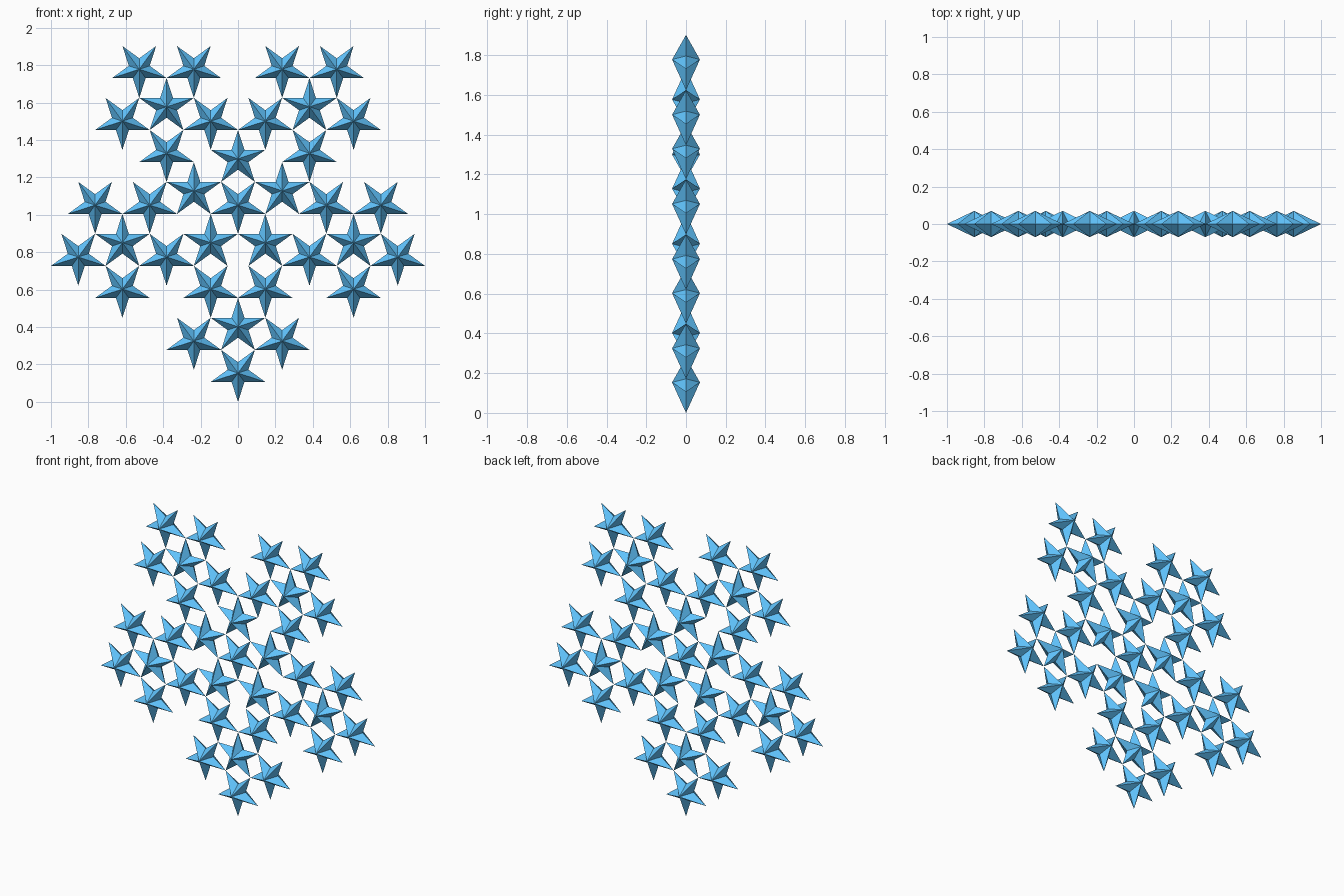
import bpy
from math import sin, cos, pi

if "Cube" in bpy.data.objects:
    bpy.data.objects.remove(bpy.data.objects["Cube"])

PHI = (1 + 5 ** 0.5) / 2
R = 1 / (PHI ** 4 * cos(pi / 10))   # tip radius of one star
DEPTH = 0.07                        # half thickness at the star centre
CENTRE_Z = PHI ** 4 * R

mat = bpy.data.materials.new("blue")
mat.diffuse_color = (0.12, 0.56, 1.0, 1)
mat.use_nodes = True
mat.node_tree.nodes["Principled BSDF"].inputs["Base Color"].default_value = mat.diffuse_color


def star_mesh(name, turn):
    # ten-point rim in the xz plane with a peak in front and behind
    verts = []
    for i in range(10):
        r = R if i % 2 == 0 else R / PHI ** 2
        a = turn + i * pi / 5
        verts.append((r * cos(a), 0, r * sin(a)))
    verts += [(0, -DEPTH, 0), (0, DEPTH, 0)]
    faces = []
    for i in range(10):
        j = (i + 1) % 10
        faces += [(i, j, 10), (j, i, 11)]
    mesh = bpy.data.meshes.new(name)
    mesh.from_pydata(verts, [], faces)
    mesh.materials.append(mat)
    return mesh


meshes = {1: star_mesh("upright_star", pi / 2), -1: star_mesh("inverted_star", -pi / 2)}


def flake(level, x, z, up, name):
    # five copies around an upside-down copy, repeated per level
    if level == 0:
        ob = bpy.data.objects.new(name, meshes[up])
        ob.location = (x, 0, z)
        bpy.context.collection.objects.link(ob)
        return
    d = R * PHI ** (2 * level - 1)
    flake(level - 1, x, z, -up, name + "_centre")
    for i in range(5):
        a = up * pi / 2 + i * 2 * pi / 5
        flake(level - 1, x + d * cos(a), z + d * sin(a), up, f"{name}_arm_{i + 1}")


flake(2, 0, CENTRE_Z, -1, "star")
